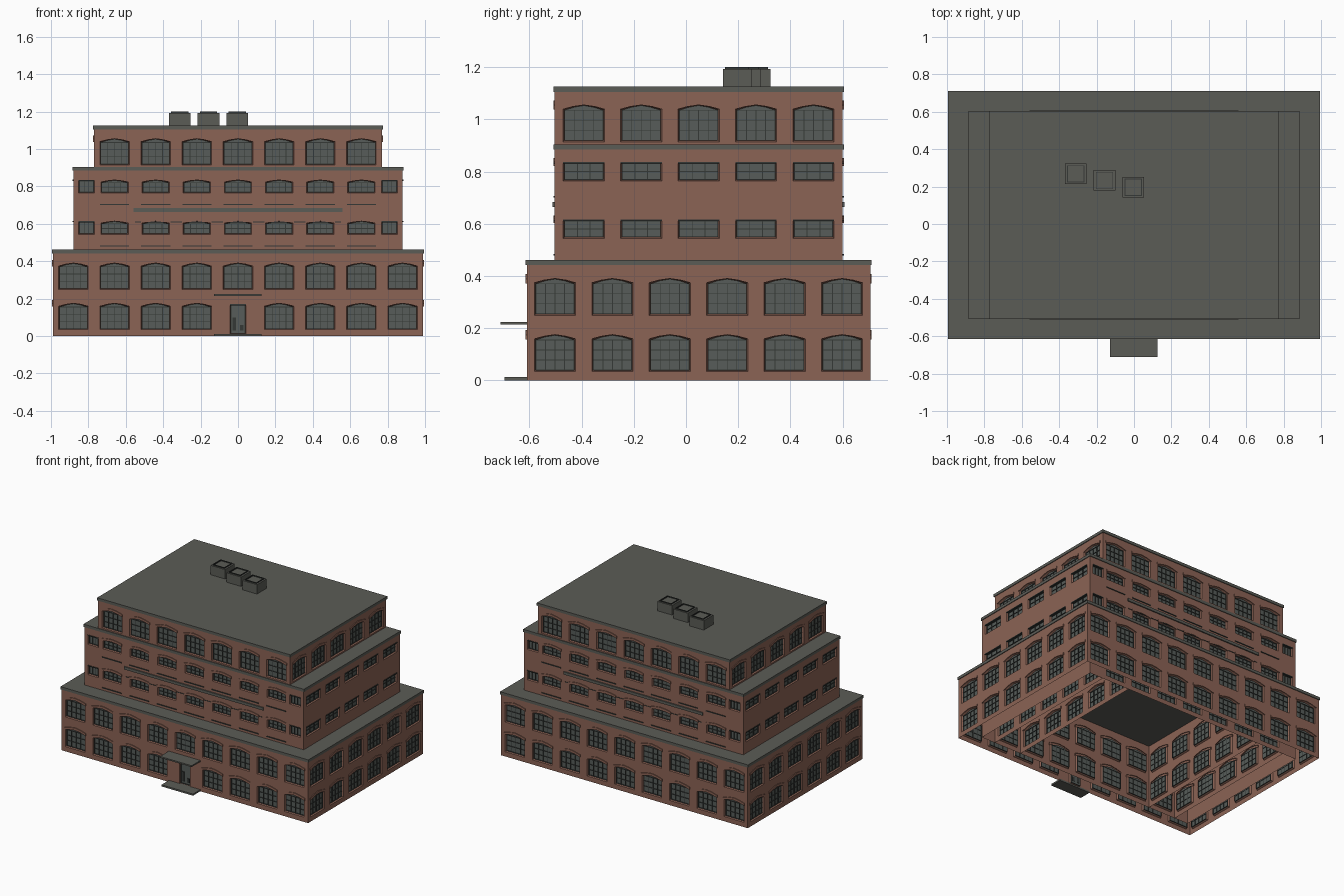
import bpy, bmesh
from math import pi
from mathutils import Matrix, Vector

if "Cube" in bpy.data.objects:
    bpy.data.objects.remove(bpy.data.objects["Cube"])


def material(name, rgb):
    m = bpy.data.materials.new(name)
    m.use_nodes = True
    m.diffuse_color = (*rgb, 1)
    m.node_tree.nodes["Principled BSDF"].inputs["Base Color"].default_value = (*rgb, 1)
    return m


BRICK = material("brick", (0.26, 0.125, 0.09))
ROOF = material("roof_grey", (0.105, 0.107, 0.094))
GLASS = material("window_grey", (0.095, 0.108, 0.1))
FRAME = material("frame_dark", (0.035, 0.04, 0.037))


def finish(name, bm, mat):
    mesh = bpy.data.meshes.new(name)
    bm.to_mesh(mesh)
    bm.free()
    mesh.materials.append(mat)
    obj = bpy.data.objects.new(name, mesh)
    bpy.context.collection.objects.link(obj)


def fill(bm, loops, normal):
    """Fill an outline, leaving the inner loops open."""
    edges = []
    for loop in loops:
        vs = [bm.verts.new(p) for p in loop]
        edges += [bm.edges.new((a, b)) for a, b in zip(vs, vs[1:] + vs[:1])]
    bmesh.ops.triangle_fill(bm, edges=edges, normal=normal, use_beauty=True)


def bridge(bm, a, b):
    """Quads between two closed outlines."""
    va, vb = [[bm.verts.new(p) for p in ring] for ring in (a, b)]
    for i in range(len(va)):
        j = (i + 1) % len(va)
        bm.faces.new((va[i], va[j], vb[j], vb[i]))


def box(bm, lo, hi, mat=Matrix()):
    lo, hi = Vector(lo), Vector(hi)
    m = mat @ Matrix.Translation((lo + hi) / 2) @ Matrix.Diagonal((*(hi - lo), 1))
    bmesh.ops.create_cube(bm, size=1, matrix=m)


def outline(u, z, w, h, rise, grow=0):
    """Window opening with a shallow peaked head, as (u, z) points."""
    a, lo, hi = w / 2 + grow, z - grow, z + h + grow
    pts = [(u - a, lo), (u + a, lo), (u + a, hi)]
    if rise:
        pts += [(u + a / 2, hi + rise * 0.65), (u, hi + rise), (u - a / 2, hi + rise * 0.65)]
    return pts + [(u - a, hi)]


def facade(parts, mat, half, z0, z1, windows):
    """One wall: local x runs along it, local y goes inwards."""
    wall, glass, bars, lintels = parts
    normal = mat.to_3x3() @ Vector((0, -1, 0))
    put = lambda pts, d: [mat @ Vector((u, d, z)) for u, z in pts]
    loops = [put([(-half, z0), (half, z0), (half, z1), (-half, z1)], 0)]
    for u, z, w, h, rise, cols, rows in windows:
        outer = put(outline(u, z, w, h, rise, 0.006), 0)
        inner = outline(u, z, w, h, rise)
        loops.append(outer)
        bridge(wall, outer, put(inner, 0.014))
        glass.faces.new([glass.verts.new(p) for p in put(inner, 0.014)])
        # glazing bars and surround
        t = 0.0016
        for i in range(cols + 1):
            x = u - w / 2 + w * i / cols
            box(bars, (x - t, 0.009, z), (x + t, 0.017, z + h), mat)
        for i in range(rows + 1):
            y = z + h * i / rows
            box(bars, (u - w / 2, 0.009, y - t), (u + w / 2, 0.017, y + t), mat)
        # peaked brick lintel, or a thin drip bar over flat windows
        if rise:
            head = outline(u, z, w, h, rise, 0.006)[2:]
            low = [(u + (x - u) * 1.08, y - 0.004) for x, y in head]
            band = low + [(x, y + 0.017) for x, y in reversed(low)]
            front, back = put(band, -0.005), put(band, 0.006)
            fill(lintels, [front], normal)
            bridge(lintels, back, front)
        else:
            box(bars, (u - w / 2 - 0.006, -0.004, z + h), (u + w / 2 + 0.006, 0.01, z + h + 0.006), mat)
    fill(wall, loops, normal)


def rect(x, y0, y1, z, g=0):
    return [(-x - g, y0 - g, z), (x + g, y0 - g, z), (x + g, y1 + g, z), (-x - g, y1 + g, z)]


def row(n, z, w, h, rise, cols=4, rows=3, step=0.22):
    return [((i - (n - 1) / 2) * step, z, w, h, rise, cols, rows) for i in range(n)]


def big(n, *heights):
    return [w for z in heights for w in row(n, z, 0.146, 0.115, 0.018)]


# Window layouts
FLOORS = (0.04, 0.255, 0.475, 0.695, 0.92)
low_long = big(9, *FLOORS[:2])
door = (0, 0.014, 0.075, 0.15, 0, 1, 1)
low_front = [w for w in low_long if abs(w[0]) > 0.1 or w[1] > 0.1] + [door]
low_side = big(6, *FLOORS[:2])
mid_long, mid_side = big(7, *FLOORS[:2]), []
for z in (0.55, 0.77):
    mid_long += row(7, z, 0.135, 0.05, 0.012, 4, 2)
    mid_long += [(s * 0.81, z, 0.075, 0.058, 0, 3, 1) for s in (-1, 1)]
for z in (0.11, 0.33, 0.55, 0.77):
    mid_side += row(5, z, 0.146, 0.06, 0, 3, 2)
top_long, top_side = big(7, FLOORS[4]), big(5, *FLOORS)
core_side = big(5, *FLOORS[:3])

# Nested blocks, whose side walls all stand on the ground:
# name, half width, front y, back y, long wall base, top, fascia overhang, windows
TIERS = [
    ("lower", 0.99, -0.61, 0.706, 0, 0.462, 0.005, low_front, low_long, low_side),
    ("middle", 0.88, -0.503, 0.6, 0, 0.904, 0.005, mid_long, mid_long, mid_side),
    ("upper", 0.77, -0.503, 0.6, 0.904, 1.125, 0.005, top_long, top_long, top_side),
    ("core", 0.55, -0.503, 0.6, 0, 0.684, 0.008, None, None, core_side),
]


def wall_matrix(k, x, y0, y1):
    depth = x if k % 2 else (y1 - y0) / 2
    return (Matrix.Translation((0, (y0 + y1) / 2, 0)) @ Matrix.Rotation(k * pi / 2, 4, "Z")
            @ Matrix.Translation((0, -depth, 0)))


for name, x, y0, y1, base, top, g, front, back, side in TIERS:
    parts = [bmesh.new() for _ in range(4)]
    for k, windows in enumerate((front, side, back, side)):
        if windows:
            half, z0 = ((y1 - y0) / 2, 0) if k % 2 else (x, base)
            facade(parts, wall_matrix(k, x, y0, y1), half, z0, top, windows)
    for part, bm, mat in zip(("walls", "panes", "glazing_bars", "lintels"), parts,
                             (BRICK, GLASS, FRAME, BRICK)):
        finish(f"{name}_{part}", bm, mat)

    # roof deck with a fascia band; the core's band shows as the long ledges
    roof = bmesh.new()
    fill(roof, [rect(x, y0, y1, top, g)], (0, 0, 1))
    bridge(roof, rect(x, y0, y1, top - 0.02, g), rect(x, y0, y1, top, g))
    bridge(roof, rect(x, y0, y1, top - 0.02), rect(x, y0, y1, top - 0.02, g))
    finish(f"{name}_roof", roof, ROOF)

# Sills on the middle storeys, front and back
sills = bmesh.new()
for k in (0, 2):
    m = wall_matrix(k, *TIERS[1][1:4])
    for z in (0.478, 0.7):
        for w in row(7, z, 0, 0, 0):
            box(sills, (w[0] - 0.078, -0.005, z), (w[0] + 0.078, 0.002, z + 0.006), m)
    box(sills, (-0.55, -0.003, 0.608), (0.55, 0.002, 0.612), m)
finish("window_sills", sills, FRAME)

# Entrance step, canopy and door details
entry = bmesh.new()
box(entry, (-0.128, -0.695, 0), (0.125, -0.605, 0.012))
box(entry, (-0.128, -0.711, 0.214), (0.125, -0.605, 0.224))
finish("entrance_step_and_canopy", entry, ROOF)
details = bmesh.new()
box(details, (-0.03, -0.602, 0.03), (-0.012, -0.594, 0.1))
box(details, (0.012, -0.602, 0.03), (0.03, -0.594, 0.06))
finish("door_panels", details, FRAME)

# Rooftop vents with dark rims
vents, rims = bmesh.new(), bmesh.new()
for cx, cy in ((-0.311, 0.268), (-0.158, 0.233), (-0.004, 0.196)):
    box(vents, (cx - 0.058, cy - 0.055, 1.125), (cx + 0.058, cy + 0.055, 1.193))
    for s in (-1, 1):
        for a, b in (((-0.044, s * 0.044), (0.044, s * 0.044)), ((s * 0.044, -0.044), (s * 0.044, 0.044))):
            box(rims, (cx + a[0] - 0.002, cy + a[1] - 0.002, 1.19),
                (cx + b[0] + 0.002, cy + b[1] + 0.002, 1.2))
finish("roof_vents", vents, ROOF)
finish("roof_vent_rims", rims, FRAME)
